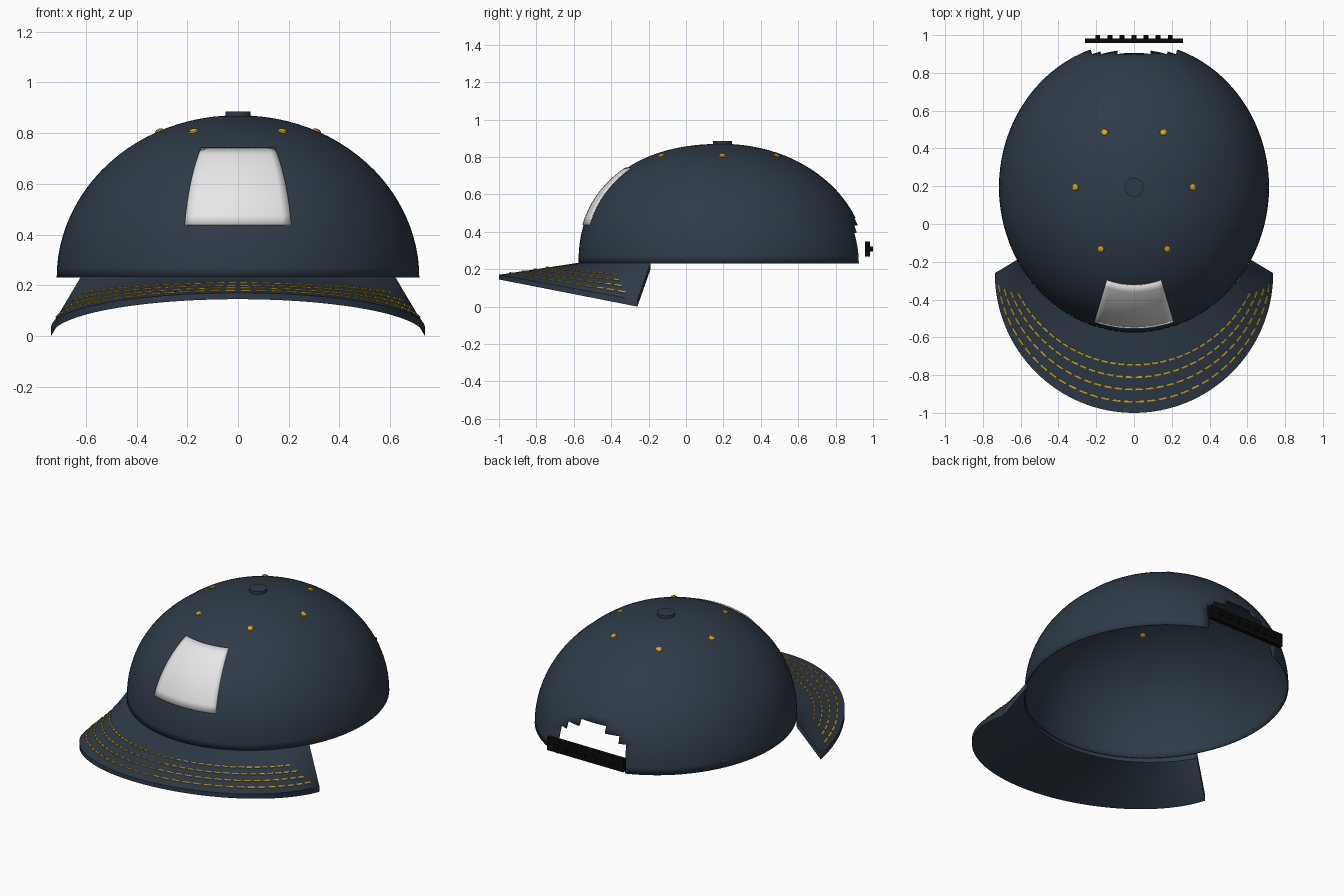
import bpy, bmesh
from math import sin, cos, pi, radians
from mathutils import Vector, Matrix

cube = bpy.data.objects.get("Cube")
if cube:
    bpy.data.objects.remove(cube, do_unlink=True)


def material(name, colour):
    m = bpy.data.materials.new(name)
    m.use_nodes = True
    m.diffuse_color = (*colour, 1)
    bsdf = next(n for n in m.node_tree.nodes if n.type == 'BSDF_PRINCIPLED')
    bsdf.inputs["Base Color"].default_value = (*colour, 1)
    bsdf.inputs["Roughness"].default_value = 0.8
    return m


NAVY = material("navy cloth", (0.028, 0.044, 0.066))
GOLD = material("gold thread", (0.70, 0.39, 0.015))
WHITE = material("white panel", (0.80, 0.80, 0.80))
BLACK = material("black plastic", (0.003, 0.003, 0.003))

MID_Y, RX, RY, HEIGHT, BASE = 0.195, 0.715, 0.77, 0.64, 0.23


def finish(name, bm, mat, smooth=True):
    bmesh.ops.recalc_face_normals(bm, faces=bm.faces)
    mesh = bpy.data.meshes.new(name)
    bm.to_mesh(mesh)
    bm.free()
    mesh.materials.append(mat)
    obj = bpy.data.objects.new(name, mesh)
    bpy.context.collection.objects.link(obj)
    if smooth:
        bpy.ops.object.select_all(action='DESELECT')
        obj.select_set(True)
        bpy.context.view_layer.objects.active = obj
        bpy.ops.object.shade_smooth_by_angle(angle=radians(35))
    return obj


def dome(az, el, lift=0.0):
    """Crown surface point; azimuth 0 is the front, the front is a bit fuller."""
    p = 2 + 0.25 * max(0, cos(az))
    s = sin(el)
    r = max(0, 1 - s ** p) ** (1 / p)
    return Vector(((RX + lift) * r * sin(az), MID_Y - (RY + lift) * r * cos(az),
                   BASE + (HEIGHT + lift) * s))


def dome_normal(az, el):
    d = 0.01
    du = dome(az + d, el) - dome(az - d, el)
    dv = dome(az, el + d) - dome(az, el - d)
    return du.cross(dv).normalized()


def sheet(bm, rows):
    """Join rows of points into a grid of quads."""
    grid = [[bm.verts.new(p) for p in row] for row in rows]
    for a, b in zip(grid, grid[1:]):
        for i in range(len(a) - 1):
            bm.faces.new((a[i], a[i + 1], b[i + 1], b[i]))
    return grid


# Crown with a stepped round opening at the back
SEG, RINGS = 96, 24
bm = bmesh.new()
sheet(bm, [[dome(2 * pi * i / SEG, pi / 2 * k / RINGS) for i in range(SEG + 1)]
           for k in range(RINGS + 1)])
bmesh.ops.remove_doubles(bm, verts=bm.verts, dist=0.0005)
opening = []
for f in bm.faces:
    c = f.calc_center_median()
    if c.y > MID_Y and c.x ** 2 + (c.z - BASE) ** 2 < 0.25 ** 2:
        opening.append(f)
bmesh.ops.delete(bm, geom=opening, context='FACES')
crown = finish("crown", bm, NAVY)
shell = crown.modifiers.new("thickness", 'SOLIDIFY')
shell.thickness = 0.006
shell.offset = -1

# Front panel patch following the crown
bm = bmesh.new()
half = radians(17.6)
sheet(bm, [[dome(half * i / 6, pi / 2 * k / RINGS, 0.007) for i in range(-6, 7)]
           for k in range(5, 15)])
patch = finish("front_patch", bm, WHITE)
edge = patch.modifiers.new("thickness", 'SOLIDIFY')
edge.thickness = 0.007
edge.offset = -1

# Button on top
bm = bmesh.new()
bmesh.ops.create_cone(bm, cap_ends=True, segments=24, radius1=0.05, radius2=0.05, depth=0.035,
                      matrix=Matrix.Translation((0, MID_Y, 0.868)))
finish("top_button", bm, NAVY)

# Six eyelets, one per panel
bm = bmesh.new()
for n in range(6):
    az, el = radians(30 + 60 * n), radians(64.3)
    turn = dome_normal(az, el).to_track_quat('Z', 'Y').to_matrix().to_4x4()
    bmesh.ops.create_uvsphere(
        bm, u_segments=10, v_segments=6, radius=0.019,
        matrix=Matrix.Translation(dome(az, el)) @ turn @ Matrix.Diagonal((1, 1, 0.55, 1)))
finish("eyelets", bm, GOLD)


# Curved brim: the inner edge follows the crown, the outer edge is a drooping half ellipse
def brim_point(a, t):
    b = 1.5 * a
    droop = 1 - cos(b)
    inner = Vector((RX * sin(a), MID_Y - RY * cos(a), BASE + 0.004))
    outer = Vector((0.737 * sin(b), -0.26 - 0.74 * cos(b), 0.17 - 0.135 * droop))
    return inner.lerp(outer, t)


def brim_under(a, t):
    return brim_point(a, t) - Vector((0, 0, 0.025 + 0.01 * (1 - cos(1.5 * a))))


bm = bmesh.new()
angles = [radians(60) * i / 32 for i in range(-32, 33)]
loops = [[(brim_point, t / 6) for t in range(7)], [(brim_under, t / 6) for t in range(7)]]
loops.append([loops[0][0], loops[1][0]])
loops.append([loops[0][-1], loops[1][-1]])
for strip in loops:
    sheet(bm, [[fn(a, t) for a in angles] for fn, t in strip])
for a in (angles[0], angles[-1]):
    sheet(bm, [[fn(a, t / 6) for t in range(7)] for fn in (brim_point, brim_under)])
bmesh.ops.remove_doubles(bm, verts=bm.verts, dist=0.0001)
finish("brim", bm, NAVY)

# Four rows of dashed stitching on the brim
bm = bmesh.new()
DASHES = 34
for row in range(4):
    t = 0.4 + 0.153 * row
    reach = radians(50 + 2.2 * row)
    step = 2 * reach / DASHES
    for n in range(DASHES):
        a = -reach + n * step
        p, q = brim_point(a + 0.15 * step, t), brim_point(a + 0.85 * step, t)
        along = (q - p).normalized()
        mid = (a + step / 2)
        across = (brim_point(mid, t + 0.05) - brim_point(mid, t - 0.05)).normalized()
        up = along.cross(across).normalized()
        if up.z < 0:
            up = -up
        side = up.cross(along)
        frame = Matrix((along, side, up)).transposed().to_4x4()
        bmesh.ops.create_cube(
            bm, size=1, matrix=Matrix.Translation(brim_point(mid, t)) @ frame
            @ Matrix.Diagonal(((q - p).length, 0.009, 0.009, 1)))
finish("brim_stitching", bm, GOLD, smooth=False)

# Straight adjuster strap with a row of pegs
bm = bmesh.new()
bmesh.ops.create_cube(bm, size=1, matrix=Matrix.Translation((0, 0.97, 0.307))
                      @ Matrix.Diagonal((0.52, 0.025, 0.08, 1)))
finish("back_strap", bm, BLACK, smooth=False)
bm = bmesh.new()
for n in range(-3, 4):
    bmesh.ops.create_cone(bm, cap_ends=True, segments=12, radius1=0.013, radius2=0.013, depth=0.03,
                          matrix=Matrix.Translation((0.064 * n, 0.985, 0.307))
                          @ Matrix.Rotation(pi / 2, 4, 'X'))
finish("strap_pegs", bm, BLACK)
